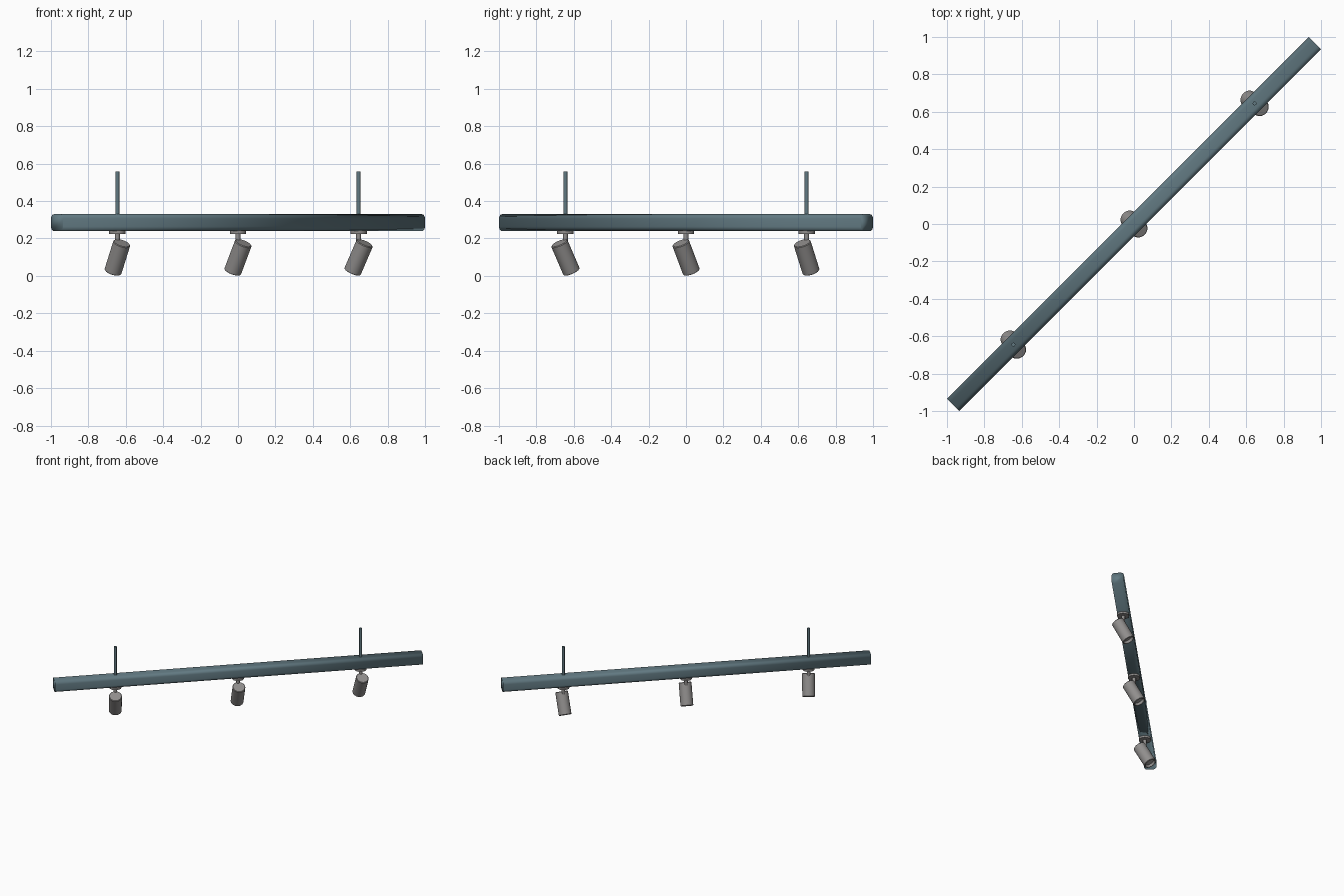
import bpy, bmesh, math
from mathutils import Matrix, Vector

cube = bpy.data.objects.get("Cube")
if cube:
    bpy.data.objects.remove(cube, do_unlink=True)


def material(name, rgb):
    m = bpy.data.materials.new(name)
    m.use_nodes = True
    m.diffuse_color = (*rgb, 1)
    m.node_tree.nodes["Principled BSDF"].inputs["Base Color"].default_value = (*rgb, 1)
    return m


slate = material("slate blue metal", (0.12, 0.19, 0.22))
grey = material("warm grey metal", (0.28, 0.27, 0.265))

DIAGONAL = Matrix.Rotation(math.radians(45), 4, "Z")


def finish(bm, name, mat, matrix, angle):
    bmesh.ops.recalc_face_normals(bm, faces=bm.faces)
    mesh = bpy.data.meshes.new(name)
    bm.to_mesh(mesh)
    bm.free()
    mesh.materials.append(mat)
    ob = bpy.data.objects.new(name, mesh)
    bpy.context.collection.objects.link(ob)
    ob.matrix_world = matrix
    bpy.ops.object.select_all(action="DESELECT")
    ob.select_set(True)
    bpy.context.view_layer.objects.active = ob
    bpy.ops.object.shade_smooth_by_angle(angle=math.radians(angle))
    return ob


def lathe(name, profile, mat, matrix, sides=32):
    """Turn a (radius, height) profile around the z axis."""
    bm = bmesh.new()
    verts = [bm.verts.new((r, 0, z)) for r, z in profile]
    edges = [bm.edges.new(pair) for pair in zip(verts, verts[1:])]
    bmesh.ops.spin(bm, geom=verts + edges, cent=(0, 0, 0), axis=(0, 0, 1),
                   angle=math.tau, steps=sides)
    bmesh.ops.remove_doubles(bm, verts=bm.verts, dist=1e-5)
    return finish(bm, name, mat, matrix, 40)


def rod(name, radius, low, high, mat, place, sides=24):
    return lathe(name, [(0, low), (radius, low), (radius, high), (0, high)],
                 mat, place, sides)


# Long rail with rounded lengthwise edges
bm = bmesh.new()
bmesh.ops.create_cube(bm, size=1, matrix=Matrix.Diagonal((2.736, 0.092, 0.09, 1)))
long_edges = [e for e in bm.edges
              if abs(e.verts[0].co.x - e.verts[1].co.x) > 1]
bmesh.ops.bevel(bm, geom=long_edges, offset=0.024, segments=6, profile=0.5,
                affect="EDGES")
finish(bm, "rail", slate, DIAGONAL @ Matrix.Translation((0, 0, 0.285)), 180)

# Spot lamps, each with a mounting disc, a stem and a tilted hollow head
R, H = 0.047, 0.087
head_profile = [(0, H), (R - 0.004, H), (R, H - 0.004), (R, 0.003 - H),
                (R - 0.003, -H), (R - 0.008, -H), (R - 0.01, 0.02 - H),
                (0, 0.02 - H)]
for side, along in (("right", -0.912), ("middle", 0), ("left", 0.912)):
    place = DIAGONAL @ Matrix.Translation((along, 0, 0))
    rod(side + "_mounting_disc", 0.044, 0.225, 0.242, grey, place, 32)
    rod(side + "_stem", 0.013, 0.16, 0.23, grey, place)
    yaw = math.radians(9) * along / 0.912
    aim = (Matrix.Translation((0, 0, 0.099)) @ Matrix.Rotation(yaw, 4, "Z")
           @ Matrix.Rotation(math.radians(28), 4, "X"))
    lathe(side + "_lamp_head", head_profile, grey, place @ aim)
    # Hanging rods above the outer lamps
    if along:
        rod(side + "_hanging_rod", 0.0105, 0.32, 0.558, slate, place)
